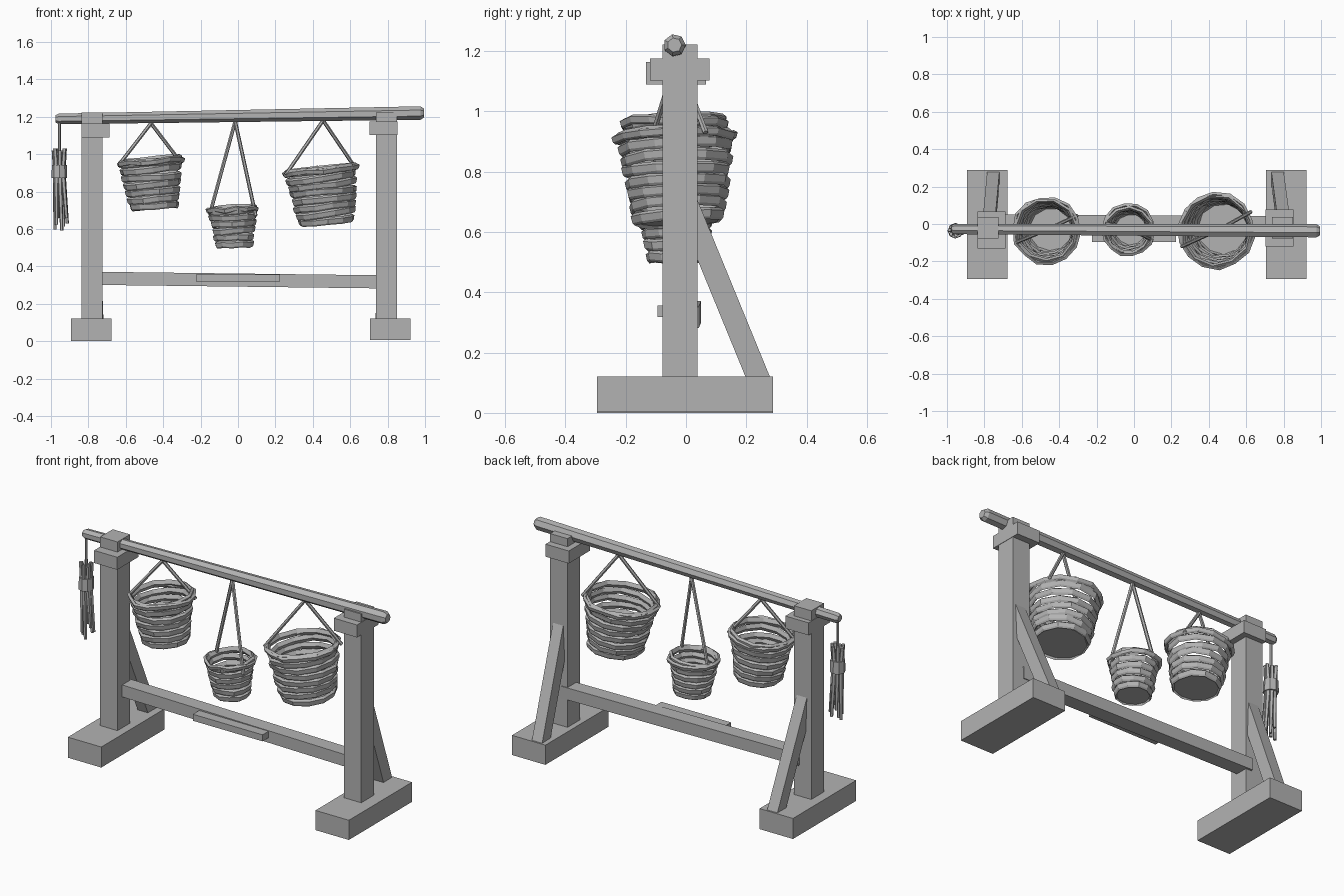
import bpy, bmesh, math, random
from mathutils import Vector, Matrix

random.seed(4)
if "Cube" in bpy.data.objects:
    bpy.data.objects.remove(bpy.data.objects["Cube"])

grey = bpy.data.materials.new("plain_grey")
grey.use_nodes = True
grey.diffuse_color = (0.45, 0.45, 0.45, 1)
grey.node_tree.nodes["Principled BSDF"].inputs["Base Color"].default_value = (0.45, 0.45, 0.45, 1)


def finish(name, bm):
    bmesh.ops.recalc_face_normals(bm, faces=bm.faces)
    mesh = bpy.data.meshes.new(name)
    bm.to_mesh(mesh)
    bm.free()
    mesh.materials.append(grey)
    obj = bpy.data.objects.new(name, mesh)
    bpy.context.collection.objects.link(obj)
    return obj


def block(name, x, y, z):
    """Box from (low, high) extents."""
    bm = bmesh.new()
    lows, highs = zip(x, y, z)
    size = [b - a for a, b in zip(lows, highs)]
    mid = [(a + b) / 2 for a, b in zip(lows, highs)]
    bmesh.ops.create_cube(bm, size=1, matrix=Matrix.Translation(mid) @ Matrix.Diagonal((*size, 1)))
    return finish(name, bm)


def plank(name, start, end, width, depth):
    """Squared timber between two points, width measured along x or y."""
    a, b = Vector(start), Vector(end)
    axis = (b - a).normalized()
    side = Vector((0, 1, 0)) if abs(axis.x) > 0.9 else Vector((1, 0, 0))
    up = axis.cross(side).normalized()
    side = up.cross(axis)
    bm = bmesh.new()
    rings = [[bm.verts.new(p + side * width / 2 * i + up * depth / 2 * j)
              for i, j in ((-1, -1), (1, -1), (1, 1), (-1, 1))] for p in (a, b)]
    for i in range(4):
        j = (i + 1) % 4
        bm.faces.new((rings[0][i], rings[0][j], rings[1][j], rings[1][i]))
    bm.faces.new(rings[0])
    bm.faces.new(rings[1])
    return finish(name, bm)


def rod(bm, points, radii, sides):
    """Faceted tube through points, capped at both ends."""
    points = [Vector(p) for p in points]
    turn = (points[-1] - points[0]).to_track_quat('Z', 'Y').to_matrix()
    rings = []
    for p, r in zip(points, radii):
        rings.append([bm.verts.new(p + turn @ Vector((r * math.cos(t), r * math.sin(t), 0)))
                      for t in (math.tau * k / sides for k in range(sides))])
    for lo, hi in zip(rings, rings[1:]):
        for i in range(sides):
            j = (i + 1) % sides
            bm.faces.new((lo[i], lo[j], hi[j], hi[i]))
    bm.faces.new(rings[0])
    bm.faces.new(rings[-1])


def hoop(bm, matrix, z, radius, thick, height, sides=11, wobble=0.0):
    """One woven band: a diamond section swept round, slightly tilted."""
    phase = random.uniform(0, math.tau)
    tilt = Matrix.Rotation(random.uniform(-0.035, 0.035), 4, 'X') @ \
        Matrix.Rotation(random.uniform(-0.035, 0.035), 4, 'Y')
    section = ((thick, height * 0.25), (0, height * 0.5), (-thick, 0), (0, -height * 0.5), (thick * 0.6, -height * 0.3))
    rings = []
    for k in range(sides):
        t = phase + math.tau * k / sides
        r = radius + random.uniform(-wobble, wobble)
        dz = random.uniform(-wobble, wobble)
        rings.append([bm.verts.new(matrix @ (Matrix.Translation((0, 0, z)) @ tilt @ Vector(
            ((r + dr) * math.cos(t), (r + dr) * math.sin(t), h + dz)))) for dr, h in section])
    n = len(section)
    for k in range(sides):
        a, b = rings[k], rings[(k + 1) % sides]
        for i in range(n):
            j = (i + 1) % n
            bm.faces.new((a[i], a[j], b[j], b[i]))


def basket(name, base, top, r_base, r_top, bands):
    base, top = Vector(base), Vector(top)
    height = (top - base).length
    frame = Matrix.Translation(base) @ (top - base).to_track_quat('Z', 'Y').to_matrix().to_4x4()
    step = height / bands
    bm = bmesh.new()
    for k in range(bands):
        f = (k + 0.5) / bands
        radius = r_base + (r_top - r_base) * f ** 0.8
        hoop(bm, frame, step * (k + 0.5), radius - 0.012, 0.012, step * 1.05, wobble=0.003)
    # Braided rim around the mouth
    hoop(bm, frame, height - step * 0.55, r_top - 0.008, 0.013, step * 0.8, sides=14, wobble=0.007)
    # Closed floor
    floor = frame @ Matrix.Translation((0, 0, step * 0.4))
    bmesh.ops.create_cone(bm, cap_ends=True, segments=11, radius1=r_base - 0.012,
                          radius2=r_base - 0.008, depth=0.015, matrix=floor)
    return finish(name, bm)


# Side frames: foot, post, cap and rear brace
for name, cx, s in (("right", -0.78, -1), ("left", 0.795, 1)):
    fx = cx + s * 0.012 if s > 0 else cx - 0.005
    fx = fx + 0.008 if s > 0 else fx
    block(name + "_foot", (fx - 0.108, fx + 0.108), (-0.295, 0.288), (0.005 if s > 0 else 0, 0.12))
    block(name + "_post", (cx - 0.056, cx + 0.056), (-0.078, 0.038), (0.11, 1.222))
    inner, outer = cx - s * 0.092, cx + s * 0.058
    shift = 0 if s > 0 else -0.012
    block(name + "_cap", sorted((inner, outer)), (-0.12 + shift, 0.078 + shift),
          (1.102 + shift, 1.175 + shift))
    plank(name + "_brace", (cx + 0.005, 0.0, 0.70), (cx - s * 0.028, 0.25, 0.09), 0.066, 0.075)

# Lower rail and the repair plate on its front
plank("lower_rail", (-0.76, 0.008, 0.336), (0.78, 0.0, 0.317), 0.085, 0.07)
block("rail_plate", (-0.225, 0.225), (-0.095, 0.0), (0.318, 0.356))

# Tapered carrying pole with rounded-off ends
bm = bmesh.new()
tail, head = Vector((-0.975, -0.028, 1.188)), Vector((0.995, -0.038, 1.220))
rod(bm, [tail.lerp(head, f) for f in (0, 0.008, 0.5, 0.99, 1)],
    (0.02, 0.029, 0.033, 0.037, 0.024), 7)
finish("pole", bm)

# Hanging baskets
basket("right_basket", (-0.445, -0.03, 0.705), (-0.472, -0.035, 0.980), 0.130, 0.178, 7)
basket("middle_basket", (-0.018, -0.03, 0.500), (-0.030, -0.035, 0.722), 0.100, 0.138, 6)
basket("left_basket", (0.475, -0.025, 0.628), (0.437, -0.035, 0.935), 0.150, 0.203, 8)

# Pairs of ropes from the pole to the rims
ropes = {
    "right_basket_rope": ((-0.465, -0.03, 1.165), (-0.635, -0.10, 0.945), (-0.305, 0.045, 0.955)),
    "middle_basket_rope": ((-0.015, -0.03, 1.175), (-0.145, 0.005, 0.700), (0.095, -0.085, 0.670)),
    "left_basket_rope": ((0.455, -0.03, 1.180), (0.255, -0.12, 0.890), (0.625, 0.065, 0.930)),
}
for name, (apex, *ends) in ropes.items():
    bm = bmesh.new()
    for end in ends:
        rod(bm, (apex, end), (0.010, 0.010), 6)
    finish(name, bm)

# Bundle of dried stalks hung at the thin end of the pole
tx, ty = -0.955, -0.036
bm = bmesh.new()
rod(bm, ((tx, ty, 1.18), (tx, ty, 0.93)), (0.008, 0.008), 6)
finish("bundle_cord", bm)
bm = bmesh.new()
for k in range(7):
    t = math.tau * k / 7 + 0.3
    c, s = math.cos(t), math.sin(t)
    rod(bm, ((tx + 0.032 * c, ty + 0.026 * s, 1.03 - 0.01 * (k % 2)),
             (tx + 0.022 * c, ty + 0.020 * s, 0.905),
             (tx + 0.010 + 0.034 * c, ty + 0.026 * s, 0.58 + random.uniform(0, 0.09))),
        (0.010, 0.013, 0.009), 5)
finish("bundle_stalks", bm)
bm = bmesh.new()
rod(bm, ((tx, ty, 0.872), (tx, ty, 0.942)), (0.042, 0.040), 8)
finish("bundle_binding", bm)
